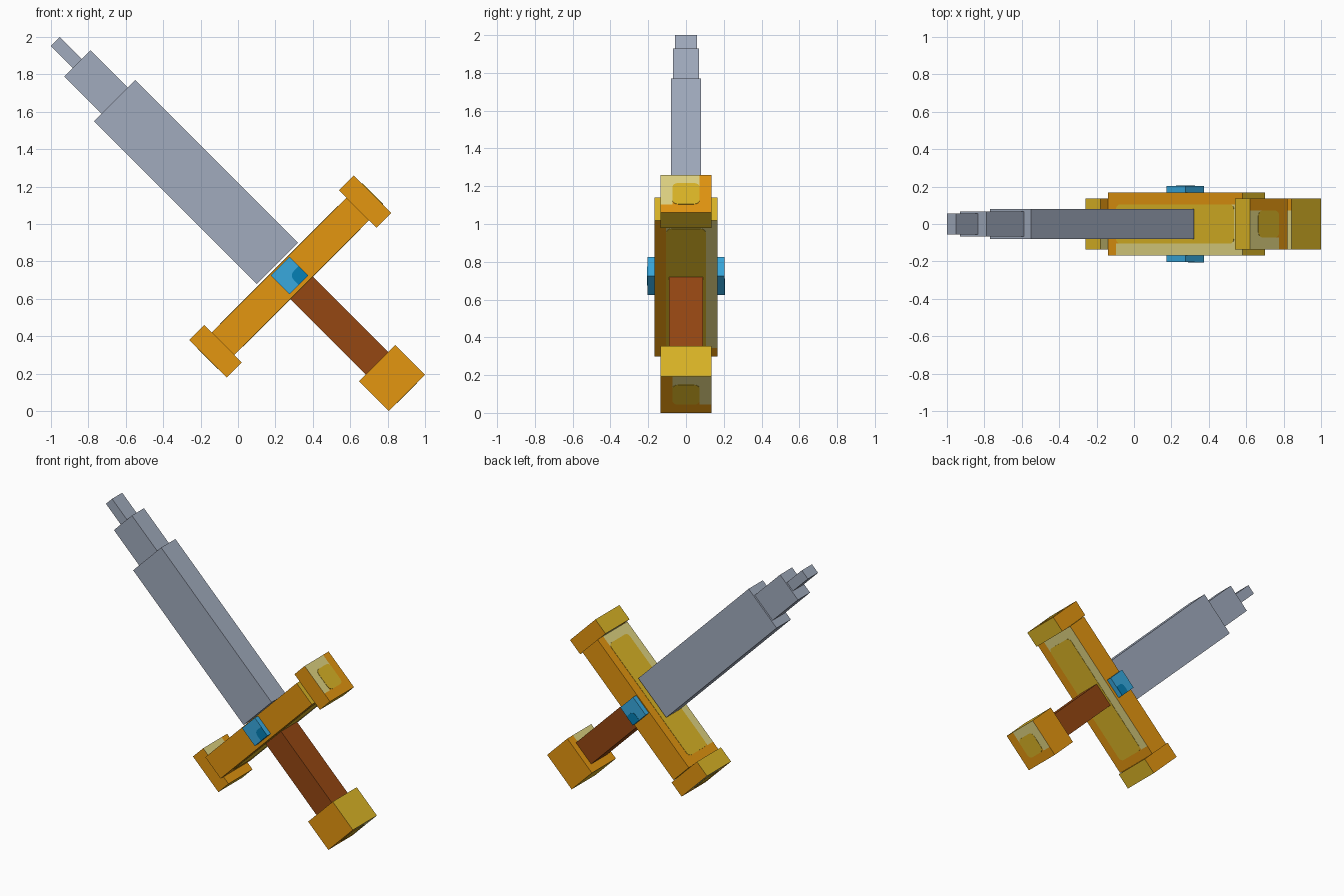
import bpy, bmesh, math
from mathutils import Matrix, Vector

if "Cube" in bpy.data.objects:
    bpy.data.objects.remove(bpy.data.objects["Cube"], do_unlink=True)


def material(name, *rgb):
    lin = [(c / 255 / 12.92) if c < 11 else ((c / 255 + 0.055) / 1.055) ** 2.4 for c in rgb]
    m = bpy.data.materials.new(name)
    m.use_nodes = True
    m.diffuse_color = (*lin, 1)
    m.node_tree.nodes["Principled BSDF"].inputs["Base Color"].default_value = (*lin, 1)
    return m


STEEL = material("steel_grey", 161, 171, 189)
LEATHER = material("leather_brown", 149, 71, 18)
AMBER = material("amber_gold", 228, 150, 16)
YELLOW = material("yellow_gold", 219, 181, 38)
PALE = material("pale_gold", 224, 212, 130)
BLUE = material("gem_blue", 56, 169, 222)
DEEP = material("gem_deep_blue", 4, 128, 182)

# Local frame: x along the guard, z along the blade; the whole sword leans 45 degrees.
TILT = Matrix.Rotation(math.radians(-45), 4, 'Y') @ Matrix.Translation((0.707, 0, 0))
BORDER = 0.063


def cuboid(lo, hi):
    bm = bmesh.new()
    bmesh.ops.create_cube(bm, size=1)
    for v in bm.verts:
        v.co = [(a + b) / 2 + c * (b - a) for a, b, c in zip(lo, hi, v.co)]
    return bm


def finish(bm, name, *mats):
    bm.transform(TILT)
    me = bpy.data.meshes.new(name)
    bm.to_mesh(me)
    bm.free()
    for m in mats:
        me.materials.append(m)
    ob = bpy.data.objects.new(name, me)
    bpy.context.collection.objects.link(ob)
    return ob


def block(name, half_x, half_y, z0, z1, mat):
    finish(cuboid((-half_x, -half_y, z0), (half_x, half_y, z1)), name, mat)


def plate(name, lo, hi, axis, mat, rounded=lambda p: True):
    """Thin panel with rounded corners, lying across the given axis."""
    bm = cuboid(lo, hi)
    edges = [e for e in bm.edges
             if abs((e.verts[0].co - e.verts[1].co).normalized()[axis]) > 0.9
             and rounded((e.verts[0].co + e.verts[1].co) / 2)]
    bmesh.ops.bevel(bm, geom=edges, offset=0.03, segments=4, profile=0.5, affect='EDGES')
    finish(bm, name, mat)


def gilded(name, lo, hi, axis):
    """Gold block: amber front and back, two framed faces across axis, two plain yellow ones."""
    other = 2 - axis
    bm = cuboid(lo, hi)
    cuts = [(1, lo[1] + BORDER), (1, hi[1] - BORDER), (other, lo[other] + BORDER),
            (other, hi[other] - BORDER), (other, (lo[other] + hi[other]) / 2)]
    for k, at in cuts:
        normal, point = Vector((0, 0, 0)), Vector((0, 0, 0))
        normal[k], point[k] = 1, at
        bmesh.ops.bisect_plane(bm, geom=bm.verts[:] + bm.edges[:] + bm.faces[:],
                               plane_co=point, plane_no=normal)
    bm.normal_update()
    for f in bm.faces:
        c, n = f.calc_center_median(), f.normal
        if abs(n[1]) > 0.9:
            f.material_index = 0
        elif abs(n[other]) > 0.9:
            f.material_index = 1
        else:
            side = c.y * (1 if n[axis] > 0 else -1)
            inner = abs(c.y) < hi[1] - BORDER
            dark = (side > hi[1] - BORDER or c[other] < lo[other] + BORDER
                    or (inner and c[other] < (lo[other] + hi[other]) / 2 - BORDER / 9))
            if inner and c[other] > hi[other] - BORDER:
                dark = False
            f.material_index = 0 if dark else 2
    finish(bm, name, AMBER, YELLOW, PALE)

    # Rounded yellow panel on each framed face
    for tag, at in (("lower", lo[axis]), ("upper", hi[axis])):
        a, b = [v + BORDER for v in lo], [v - BORDER for v in hi]
        a[axis], b[axis] = at - 0.002, at + 0.002
        plate(f"{name}_{tag}_panel", a, b, axis, YELLOW)


# Stepped blade
block("blade", 0.156, 0.08, 0.41, 1.64, STEEL)
block("blade_step", 0.1, 0.068, 1.64, 1.922, STEEL)
block("blade_tip", 0.034, 0.057, 1.922, 2.088, STEEL)

# Grip and pommel
block("grip", 0.085, 0.09, -0.345, 0.235, LEATHER)
gilded("pommel", (-0.137, -0.135, -0.57), (0.137, 0.135, -0.345), 2)

# Crossguard with end caps
gilded("guard", (-0.509, -0.168, 0.226), (0.509, 0.168, 0.396), 2)
for side, x in (("left", 0.509), ("right", -0.622)):
    gilded(f"guard_cap_{side}", (x, -0.135, 0.17), (x + 0.113, 0.135, 0.453), 0)

# Gem through the guard, with a deep blue corner front and back
block("gem", 0.071, 0.204, 0.247, 0.389, BLUE)
for side, y, x in (("front", -0.204, 0.0), ("back", 0.204, -0.071)):
    plate(f"gem_{side}_corner", (x, y - 0.002, 0.247), (x + 0.071, y + 0.002, 0.318), 1, DEEP,
          lambda p: abs(p.x) < 0.01 and p.z > 0.3)
